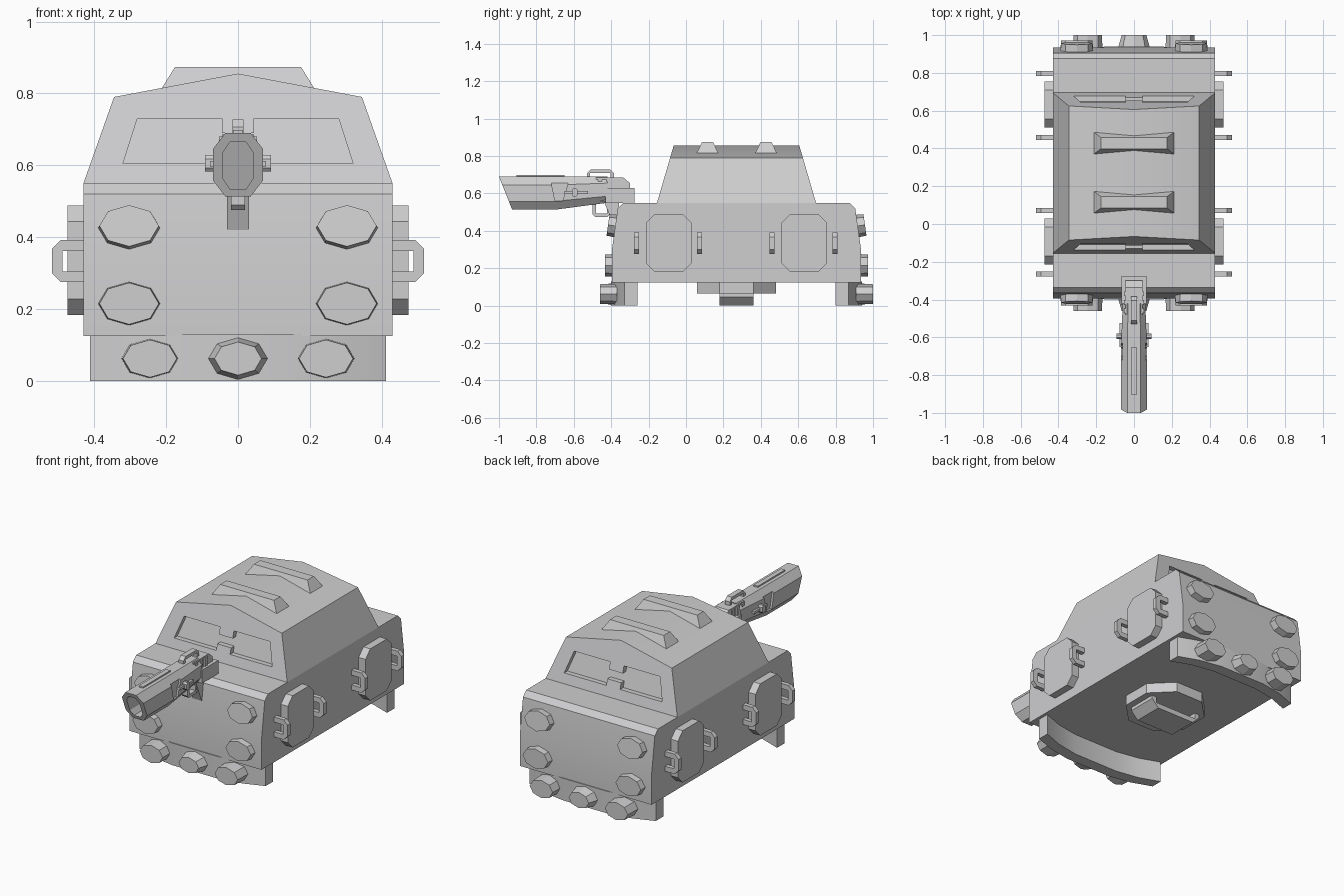
import bpy, bmesh, math
from mathutils import Matrix, Vector

if "Cube" in bpy.data.objects:
    bpy.data.objects.remove(bpy.data.objects["Cube"])

GREY = (0.62, 0.62, 0.63, 1)
mat = bpy.data.materials.new("light_grey")
mat.use_nodes = True
mat.diffuse_color = GREY
mat.node_tree.nodes["Principled BSDF"].inputs["Base Color"].default_value = GREY

MID = 0.27  # y of the hull's own centre
ENDS = (("front", 1), ("rear", -1))
SIDES = (("left", 1), ("right", -1))


def end_y(y, s):
    return MID + s * (y - MID)


def finish(name, bm):
    bmesh.ops.recalc_face_normals(bm, faces=bm.faces)
    mesh = bpy.data.meshes.new(name)
    bm.to_mesh(mesh)
    bm.free()
    mesh.materials.append(mat)
    mesh.shade_smooth()
    mesh.set_sharp_from_angle(angle=math.radians(28))
    ob = bpy.data.objects.new(name, mesh)
    bpy.context.scene.collection.objects.link(ob)
    return ob


def prism(name, pts, axis, a, b):
    """Extrude a 2D outline along an axis from a to b."""
    place = {"x": lambda u, v: (a, u, v), "y": lambda u, v: (u, a, v), "z": lambda u, v: (u, v, a)}[axis]
    bm = bmesh.new()
    face = bm.faces.new([bm.verts.new(place(u, v)) for u, v in pts])
    new = bmesh.ops.extrude_face_region(bm, geom=[face])["geom"]
    step = Vector([b - a if axis == k else 0 for k in "xyz"])
    bmesh.ops.translate(bm, vec=step, verts=[g for g in new if isinstance(g, bmesh.types.BMVert)])
    return finish(name, bm)


def hull(name, pts):
    bm = bmesh.new()
    for p in pts:
        bm.verts.new(p)
    bmesh.ops.convex_hull(bm, input=bm.verts)
    bmesh.ops.dissolve_limit(bm, angle_limit=0.01, verts=bm.verts, edges=bm.edges)
    return finish(name, bm)


def box(name, x0, x1, y0, y1, z0, z1):
    return hull(name, [(x, y, z) for x in (x0, x1) for y in (y0, y1) for z in (z0, z1)])


def chamfered(u0, u1, v0, v1, c, d):
    return [(u0 + c, v0), (u1 - c, v0), (u1, v0 + d), (u1, v1 - d),
            (u1 - c, v1), (u0 + c, v1), (u0, v1 - d), (u0, v0 + d)]


def bracket(base, top, u0, u1, t, c):
    """C-shaped outline as (height, along) pairs."""
    s = 1 if top > base else -1
    return [(base, u0), (top - s * c, u0), (top, u0 + c), (top, u1 - c), (top - s * c, u1), (base, u1),
            (base, u1 - t), (top - s * t, u1 - t), (top - s * t, u0 + t), (base, u0 + t)]


def bolt(name, x, y, z, rx, rz, depth, s, tilt=0, taper=0.95):
    bm = bmesh.new()
    bmesh.ops.create_cone(bm, cap_ends=True, segments=8, radius1=1, radius2=taper, depth=depth)
    m = (Matrix.Translation((x, y, z)) @ Matrix.Rotation(math.radians(90 - tilt) * s, 4, "X")
         @ Matrix.Diagonal((rx, rz, 1, 1)))
    bmesh.ops.transform(bm, matrix=m, verts=bm.verts)
    return finish(name, bm)


def cut(target, cutters):
    """Subtract cutters and bake the result."""
    for c in cutters:
        c.hide_render = True
        mod = target.modifiers.new("cut", "BOOLEAN")
        mod.operation, mod.solver, mod.object = "DIFFERENCE", "EXACT", c
    dg = bpy.context.evaluated_depsgraph_get()
    mesh = bpy.data.meshes.new_from_object(target.evaluated_get(dg))
    target.modifiers.clear()
    target.data = mesh
    mesh.set_sharp_from_angle(angle=math.radians(28))
    for c in cutters:
        bpy.data.objects.remove(c)


# Hull
half = [(-0.395, 0.125), (-0.395, 0.305), (-0.365, 0.52), (-0.335, 0.55)]
prism("hull", half + [(end_y(y, -1), z) for y, z in reversed(half)], "x", -0.43, 0.43)

# Cabin with gabled roof
pts = []
for _, s in ENDS:
    for _, k in SIDES:
        pts += [(k * 0.43, end_y(-0.155, s), 0.55), (k * 0.345, end_y(-0.085, s), 0.79)]
    pts.append((0, end_y(-0.066, s), 0.855))
cabin = hull("cabin", pts)


# Recessed windows, linked by a short slot
def window(pts, s):
    slope = lambda z: -0.155 + 0.29 * (z - 0.55)
    return hull("window_cutter", [(x, end_y(slope(z) + d, s), z) for x, z in pts for d in (-0.1, 0.03)])


cutters = []
for _, s in ENDS:
    for _, k in SIDES:
        cutters.append(window([(k * x, z) for x, z in
                               ((0.32, 0.605), (0.28, 0.73), (0.045, 0.73), (0.045, 0.605))], s))
    cutters.append(window([(-0.05, 0.64), (0.05, 0.64), (0.05, 0.69), (-0.05, 0.69)], s))
cut(cabin, cutters)

# Roof vents
for i, y in enumerate((0.115, 0.428)):
    hull(f"roof_vent_{i + 1}", [(sx * x, y + sy * d, z) for sx in (1, -1) for sy in (1, -1)
                                for x, d, z in ((0.215, 0.06, 0.81), (0.175, 0.03, 0.874))])

# Side hatches with a pair of grab handles each
for side, k in SIDES:
    for end, y in (("front", -0.092), ("rear", 0.632)):
        prism(f"{side}_{end}_hatch", chamfered(y - 0.122, y + 0.122, 0.183, 0.488, 0.045, 0.045),
              "x", k * 0.42, k * 0.475)
        for i, d in enumerate((-0.173, 0.164)):
            prism(f"{side}_{end}_handle_{i + 1}", bracket(k * 0.42, k * 0.518, 0.275, 0.392, 0.03, 0.025),
                  "y", y + d - 0.013, y + d + 0.013)

# Bumpers and bolts at both ends
outer = [(-0.412, -0.33), (-0.29, -0.375), (-0.15, -0.4), (0.15, -0.4), (0.29, -0.375), (0.412, -0.33)]
for end, s in ENDS:
    outline = outer + [(x, y + 0.07) for x, y in reversed(outer)]
    prism(f"{end}_bumper", [(x, end_y(y, s)) for x, y in outline], "z", 0, 0.13)
    bolt(f"{end}_centre_bolt", 0, end_y(-0.425, s), 0.062, 0.085, 0.06, 0.07, s, 0, 0.77)
    for side, k in SIDES:
        bolt(f"{end}_{side}_upper_bolt", k * 0.303, end_y(-0.392, s), 0.428, 0.087, 0.061, 0.05, s, 8)
        bolt(f"{end}_{side}_middle_bolt", k * 0.303, end_y(-0.407, s), 0.215, 0.087, 0.061, 0.05, s)
        bolt(f"{end}_{side}_lower_bolt", k * 0.245, end_y(-0.415, s), 0.062, 0.079, 0.055, 0.09, s)

# Belly hatch and its handle
prism("belly_hatch", chamfered(-0.21, 0.21, MID - 0.21, MID + 0.21, 0.12, 0.12), "z", 0.065, 0.13)
prism("belly_handle", [(u, h) for h, u in bracket(0.07, 0, -0.17, 0.17, 0.03, 0.045)],
      "y", MID - 0.09, MID + 0.09)

# Gun barrel with a slanted hollow muzzle
ring = chamfered(-0.07, 0.07, 0.513, 0.69, 0.035, 0.045)
back = chamfered(-0.06, 0.06, 0.55, 0.69, 0.028, 0.035)
muzzle_y = lambda z: -1 + 0.4 * (0.69 - z)
barrel = hull("gun_barrel", [(x, muzzle_y(z), z) for x, z in ring] + [(x, -0.7, z) for x, z in ring]
              + [(x, -0.42, z) for x, z in back])
bore = chamfered(-0.042, 0.042, 0.533, 0.665, 0.02, 0.03)
cutters = [hull("bore_cutter", [(x, muzzle_y(z) + d, z) for x, z in bore for d in (-0.1, 0.12)])]
for _, k in SIDES:
    cutters.append(prism("panel_cutter", [(-0.72, 0.655), (-0.63, 0.655), (-0.66, 0.56), (-0.70, 0.56)],
                         "x", k * 0.058, k * 0.1))
cut(barrel, cutters)

# Gun receiver, sights and mount
prism("gun_receiver", [(-0.48, 0.56), (-0.30, 0.56), (-0.30, 0.655), (-0.335, 0.685), (-0.48, 0.685)],
      "x", -0.045, 0.045)
box("gun_cradle", -0.065, 0.065, -0.43, -0.275, 0.55, 0.628)
box("gun_top_rib", -0.014, 0.014, -0.905, -0.65, 0.68, 0.698)
swap = lambda pts: [(u, h) for h, u in pts]
prism("gun_carry_handle", swap(bracket(0.68, 0.727, -0.53, -0.385, 0.018, 0.02)), "x", -0.016, 0.016)
prism("gun_trigger_guard", swap(bracket(0.56, 0.475, -0.50, -0.405, 0.018, 0.015)), "x", -0.02, 0.02)
prism("gun_mount", [(-0.44, 0.56), (-0.36, 0.56), (-0.35, 0.42), (-0.382, 0.42)], "x", -0.03, 0.03)
for side, k in SIDES:
    box(f"gun_{side}_pin", k * 0.05, k * 0.078, -0.65, -0.525, 0.597, 0.612)
    prism(f"gun_{side}_lug", chamfered(-0.61, -0.58, 0.582, 0.628, 0.008, 0.01), "x", k * 0.05, k * 0.092)
    for i in range(3):
        y = -0.47 + i * 0.045
        box(f"gun_{side}_fin_{i + 1}", k * 0.03, k * 0.053, y, y + 0.022, 0.628, 0.68)
